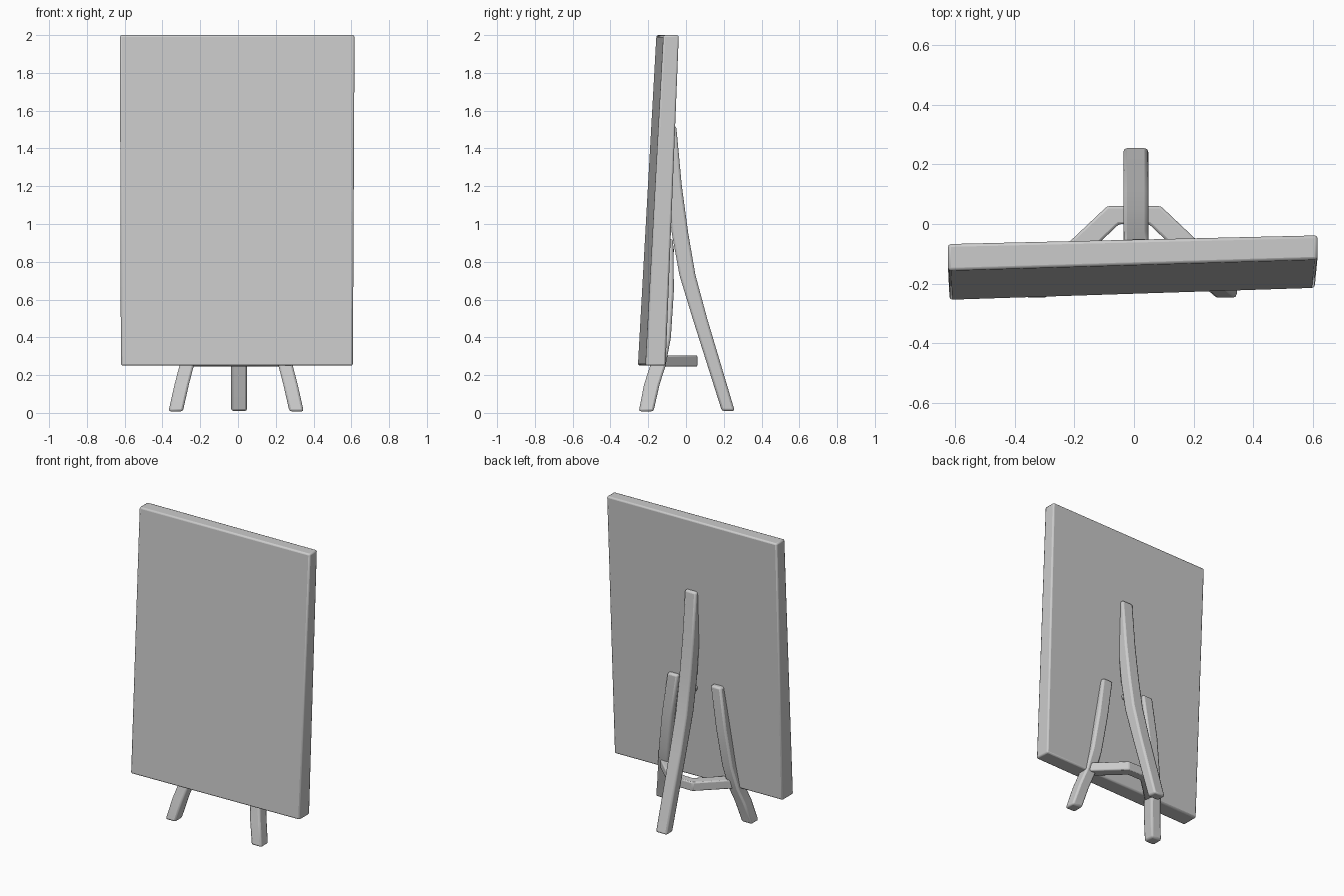
import bpy, bmesh
from mathutils import Vector

cube = bpy.data.objects.get("Cube")
if cube:
    bpy.data.objects.remove(cube)

grey = bpy.data.materials.new("plain_grey")
grey.use_nodes = True
grey.diffuse_color = (0.6, 0.6, 0.6, 1)
grey.node_tree.nodes["Principled BSDF"].inputs["Base Color"].default_value = (0.6, 0.6, 0.6, 1)


def loft(name, rings, bevel=0.012):
    """Skin a row of four-cornered rings, cap both ends and round the edges."""
    bm = bmesh.new()
    loops = [[bm.verts.new(p) for p in ring] for ring in rings]
    for a, b in zip(loops, loops[1:]):
        for i in range(4):
            j = (i + 1) % 4
            bm.faces.new((a[i], a[j], b[j], b[i]))
    bm.faces.new(loops[0])
    bm.faces.new(loops[-1])
    bmesh.ops.recalc_face_normals(bm, faces=bm.faces)
    mesh = bpy.data.meshes.new(name)
    bm.to_mesh(mesh)
    bm.free()
    mesh.materials.append(grey)
    obj = bpy.data.objects.new(name, mesh)
    bpy.context.collection.objects.link(obj)
    mod = obj.modifiers.new("rounded_edges", "BEVEL")
    mod.width, mod.segments, mod.limit_method = bevel, 2, "ANGLE"
    bpy.ops.object.select_all(action="DESELECT")
    obj.select_set(True)
    bpy.context.view_layer.objects.active = obj
    bpy.ops.object.shade_smooth_by_angle(angle=0.6)
    return obj


def slab(z, x0, x1, y0, y1):
    """Level rectangular ring."""
    return [(x0, y0, z), (x1, y0, z), (x1, y1, z), (x0, y1, z)]


# Board: leans back and is turned slightly
board_bottom = [(-0.62, -0.255, 0.25), (0.608, -0.215, 0.25), (0.608, -0.108, 0.25), (-0.62, -0.14, 0.25)]
board_top = [(-0.625, -0.157, 2), (0.617, -0.12, 2), (0.617, -0.038, 2), (-0.625, -0.067, 2)]
loft("board", [board_bottom, board_top], 0.01)

# Curved rear leg: height, inner y, outer y
rear = [(0.01, 0.19, 0.258), (0.5, 0.035, 0.112), (0.73, -0.035, 0.05),
        (0.95, -0.075, 0.012), (1.2, -0.1, -0.022), (1.52, -0.12, -0.052)]
loft("rear_leg", [slab(z, -0.036, 0.048, a, b) for z, a, b in rear])

# Splayed front legs: height, x centre, inner y, outer y
front = [(0.008, 0.32, -0.25, -0.172), (0.15, 0.288, -0.222, -0.14),
         (0.25, 0.262, -0.19, -0.108), (0.4, 0.235, -0.17, -0.08),
         (0.65, 0.2, -0.15, -0.064), (0.92, 0.16, -0.14, -0.068)]
for side, label in ((1, "left"), (-1, "right")):
    shift = -0.01
    loft("front_leg_" + label,
         [slab(z, side * x + shift - 0.038, side * x + shift + 0.038, a, b) for z, x, a, b in front])

# Bent brace between the front legs
brace = [(-0.25, -0.14), (-0.07, 0.03), (0.07, 0.03), (0.25, -0.14)]
rings = []
for x, y in brace:
    dx = 0.02 if x > 0 else -0.02
    rings.append([(x - dx, y - 0.03, 0.245), (x + dx, y + 0.03, 0.245),
                  (x + dx, y + 0.03, 0.305), (x - dx, y - 0.03, 0.305)])
loft("brace", rings, 0.008)

# Small hinge knob behind the board
bpy.ops.mesh.primitive_uv_sphere_add(segments=12, ring_count=8, radius=0.022, location=(0, -0.085, 0.86))
knob = bpy.context.object
knob.name = "hinge_knob"
knob.data.materials.append(grey)
bpy.ops.object.shade_smooth()
